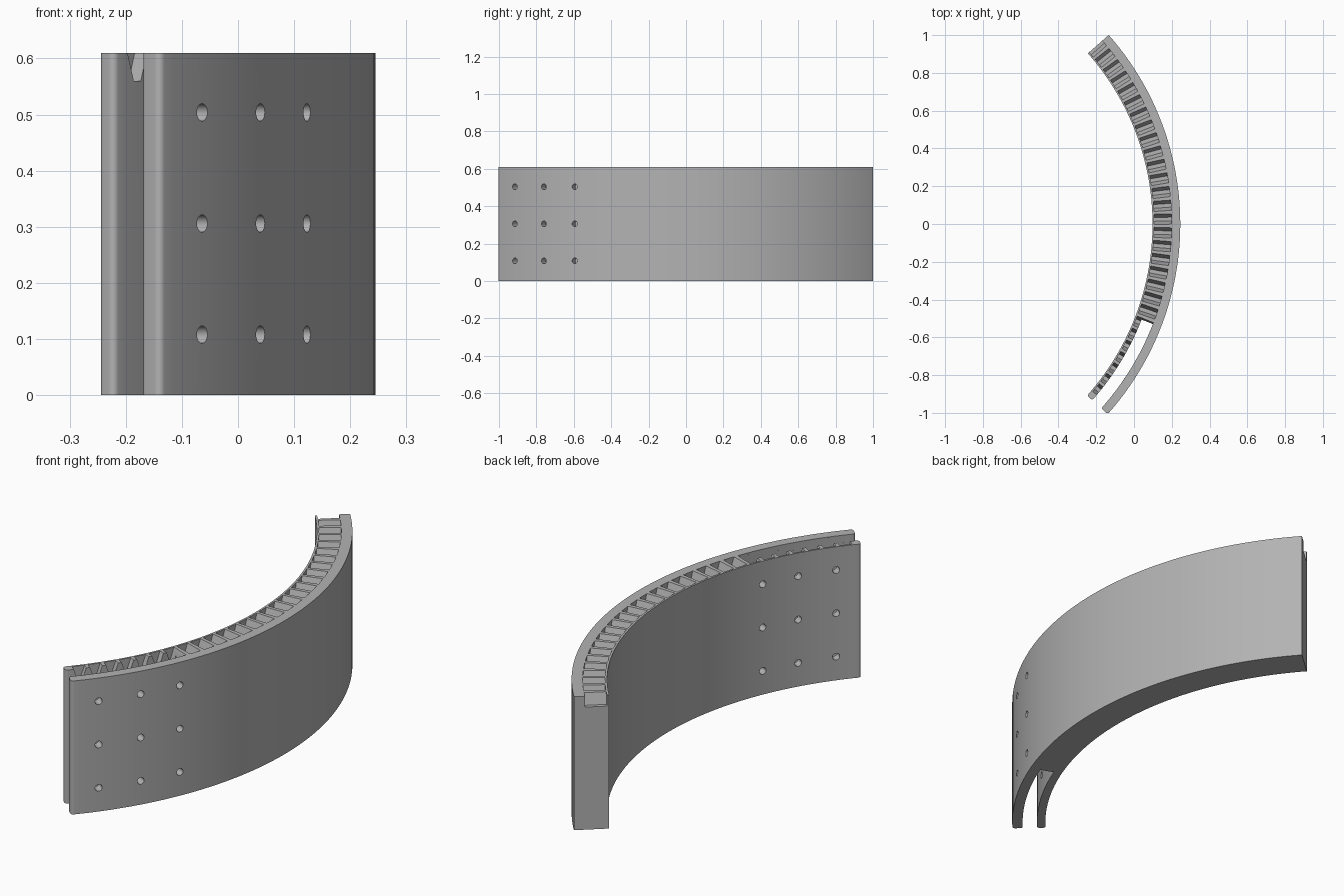
import bpy, bmesh
from math import sin, cos, pi, radians
from mathutils import Matrix, Vector

if "Cube" in bpy.data.objects:
    bpy.data.objects.remove(bpy.data.objects["Cube"])

CX = -1.265                                   # arc centre on the x axis
R_IN, R_LEAF, R_GAP, R_OUT = 1.363, 1.4, 1.464, 1.51
HEIGHT = 0.61
BACK, FRONT, GAP_END = radians(41.5), radians(-41.8), radians(-21.2)
FILLET = 0.012

grey = bpy.data.materials.new("plain grey")
grey.use_nodes = True
COLOR = (0.45, 0.45, 0.45, 1)
grey.diffuse_color = COLOR
grey.node_tree.nodes["Principled BSDF"].inputs["Base Color"].default_value = COLOR


def polar(r, a, z=0):
    return Vector((CX + r * cos(a), r * sin(a), z))


def arc(r, a0, a1, steps):
    return [polar(r, a0 + (a1 - a0) * i / steps) for i in range(steps + 1)]


def rounded_end(r_from, r_to):
    """Front end of a leaf with filleted corners, from one radius to another."""
    side = 1 if r_from > r_to else -1
    pts = []
    for i in range(7):
        t = pi / 2 * i / 6
        pts.append((r_from - side * FILLET * (1 - cos(t)), FILLET * (1 - sin(t))))
    for i in range(7):
        t = pi / 2 * i / 6
        pts.append((r_to + side * FILLET * (1 - sin(t)), FILLET * (1 - cos(t))))
    return [polar(r, FRONT + d / r) for r, d in pts]


def make_object(name, bm):
    bmesh.ops.recalc_face_normals(bm, faces=bm.faces)
    mesh = bpy.data.meshes.new(name)
    bm.to_mesh(mesh)
    bm.free()
    mesh.materials.append(grey)
    obj = bpy.data.objects.new(name, mesh)
    bpy.context.collection.objects.link(obj)
    return obj


def prism(bm, points, offset):
    face = bm.faces.new([bm.verts.new(p) for p in points])
    geom = bmesh.ops.extrude_face_region(bm, geom=[face])["geom"]
    bmesh.ops.translate(bm, vec=offset,
                        verts=[v for v in geom if isinstance(v, bmesh.types.BMVert)])


# Curved wall that splits into two leaves at the front
start = FRONT + FILLET / R_IN
outline = arc(R_OUT, BACK, start, 90)[:-1] + rounded_end(R_OUT, R_GAP)
outline += arc(R_GAP, start, GAP_END, 24)[1:]
outline += arc(R_LEAF, GAP_END, start, 24)[:-1] + rounded_end(R_LEAF, R_IN)
outline += arc(R_IN, start, BACK, 90)[1:]
bm = bmesh.new()
prism(bm, outline, Vector((0, 0, HEIGHT)))
wall = make_object("curved_wall", bm)

# Tapered notches along the top edge
bm = bmesh.new()
pitch = radians(2.87)
for k in range(29):
    a = radians(41.2) - k * pitch
    radial, tangent = Vector((cos(a), sin(a), 0)), Vector((-sin(a), cos(a), 0))
    base = polar(1.372, a)
    profile = [(-0.034, 0.63), (-0.01, 0.56), (0.01, 0.56), (0.034, 0.63)]
    prism(bm, [base + tangent * t + Vector((0, 0, z)) for t, z in profile],
          radial * (R_GAP - 1.372))
notches = make_object("notch_cutter", bm)

# Radial bolt holes through both leaves
bm = bmesh.new()
for angle in (-37.3, -30.2, -23.2):
    for z in (0.108, 0.306, 0.504):
        a = radians(angle)
        turn = Matrix.Rotation(a, 4, "Z") @ Matrix.Rotation(pi / 2, 4, "Y")
        bmesh.ops.create_cone(bm, cap_ends=True, segments=24, radius1=0.0155,
                              radius2=0.0155, depth=0.3,
                              matrix=Matrix.Translation(polar(1.435, a, z)) @ turn)
holes = make_object("bolt_hole_cutter", bm)

for cutter in (notches, holes):
    mod = wall.modifiers.new(cutter.name, "BOOLEAN")
    mod.operation, mod.solver, mod.object = "DIFFERENCE", "EXACT", cutter
bpy.context.view_layer.update()
cut = bpy.data.meshes.new_from_object(wall.evaluated_get(bpy.context.evaluated_depsgraph_get()))
wall.modifiers.clear()
wall.data = cut
for cutter in (notches, holes):
    bpy.data.objects.remove(cutter)

bpy.ops.object.select_all(action="DESELECT")
wall.select_set(True)
bpy.context.view_layer.objects.active = wall
bpy.ops.object.shade_smooth_by_angle(angle=radians(25))
